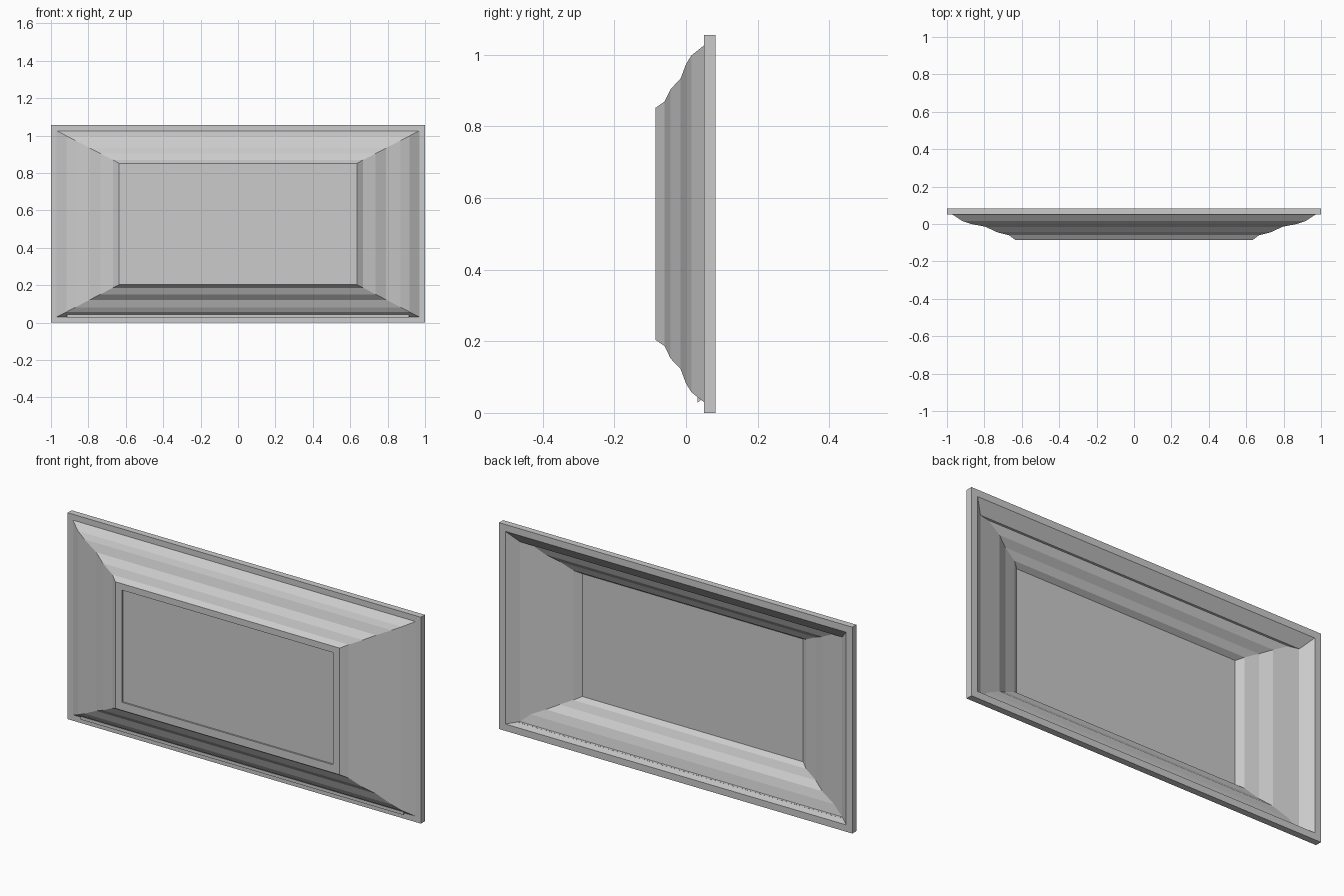
import bpy
import bmesh

cube = bpy.data.objects.get("Cube")
if cube:
    bpy.data.objects.remove(cube, do_unlink=True)

MID_Z = 0.528

grey = bpy.data.materials.new("plain grey")
grey.use_nodes = True
colour = (0.6, 0.6, 0.6, 1)
grey.diffuse_color = colour
grey.node_tree.nodes["Principled BSDF"].inputs["Base Color"].default_value = colour


def finish(name, bm):
    bmesh.ops.recalc_face_normals(bm, faces=bm.faces)
    mesh = bpy.data.meshes.new(name)
    bm.to_mesh(mesh)
    bm.free()
    mesh.materials.append(grey)
    obj = bpy.data.objects.new(name, mesh)
    bpy.context.collection.objects.link(obj)
    return obj


def rect(half_x, half_z, y, mid=MID_Z):
    """Corners of an upright rectangle."""
    return [(sx * half_x, y, mid + sz * half_z)
            for sx, sz in ((-1, -1), (1, -1), (1, 1), (-1, 1))]


def loft(name, sections):
    """Skin a chain of equal-sided sections and cap both ends."""
    bm = bmesh.new()
    rings = [[bm.verts.new(p) for p in s] for s in sections]
    for a, b in zip(rings, rings[1:]):
        for i in range(len(a)):
            j = (i + 1) % len(a)
            bm.faces.new((a[i], a[j], b[j], b[i]))
    bm.faces.new(rings[0])
    bm.faces.new(rings[-1])
    return finish(name, bm)


# Moulding steps: share of the way from the rim to the panel, and depth
steps = [(0, 0.05), (0.16, 0.015), (0.3, 0.0), (0.53, -0.015),
         (0.7, -0.043), (0.9, -0.06), (1, -0.085)]

# Recessed front panel and its flat border
sections = [rect(0.597, 0.287, -0.077, 0.532), rect(0.597, 0.287, -0.085, 0.532)]

# Front moulding
sections += [rect(0.97 - 0.335 * t, 0.498 - 0.174 * t, y) for t, y in reversed(steps)]

# Flat outer rim
sections += [rect(1, MID_Z, 0.05), rect(1, MID_Z, 0.083)]

# Back opening, with a bevelled wall down to a ledge
sections += [rect(0.965, 0.493, 0.083), rect(0.912, 0.46, 0.04, 0.505)]

# Hollow back following the moulding
sections += [rect(0.96 - 0.335 * t, 0.488 - 0.174 * t, y + 0.03)
             for t, y in steps[2:]]
loft("moulded_panel", sections)

# Thin lip along the bottom of the moulding
profile = ((0.032, 0.028), (0.032, 0.044), (0.05, 0.044))
loft("bottom_lip", [[(x, y, z) for y, z in profile] for x in (-0.915, 0.915)])
